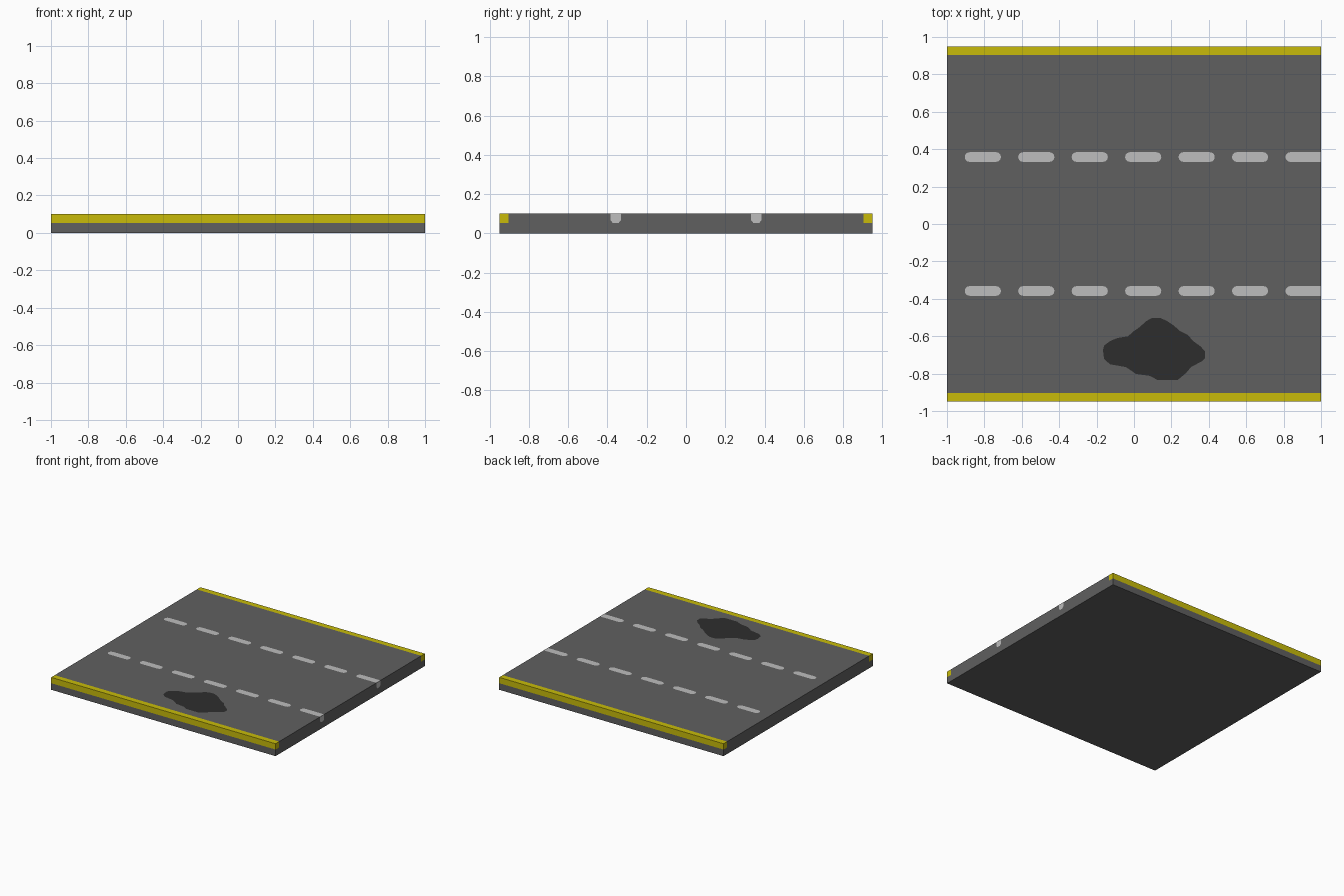
import bpy, bmesh, math

if "Cube" in bpy.data.objects:
    bpy.data.objects.remove(bpy.data.objects["Cube"])

TOP = 0.1
LIFT = 0.001      # paint sits just above the slab
EDGE_Y = 0.904    # inner side of the yellow edge lines
EDGE_Z = 0.053    # lower side of the yellow edge lines


def material(name, rgb):
    m = bpy.data.materials.new(name)
    m.diffuse_color = (*rgb, 1)
    m.use_nodes = True
    m.node_tree.nodes["Principled BSDF"].inputs["Base Color"].default_value = m.diffuse_color
    return m


asphalt = material("asphalt grey", (0.117, 0.117, 0.117))
yellow = material("line yellow", (0.58, 0.50, 0.003))
white = material("dash white", (0.51, 0.51, 0.51))
dark = material("patch dark grey", (0.027, 0.027, 0.027))


def add_object(name, bm, *mats):
    mesh = bpy.data.meshes.new(name)
    bm.to_mesh(mesh)
    bm.free()
    for m in mats:
        mesh.materials.append(m)
    obj = bpy.data.objects.new(name, mesh)
    bpy.context.collection.objects.link(obj)


def plate(bm, points, normal):
    face = bm.faces.new([bm.verts.new(p) for p in points])
    face.normal_update()
    if face.normal.dot(normal) < 0:
        face.normal_flip()


# Road slab with yellow edge lines cut into its faces
bm = bmesh.new()
bmesh.ops.create_cube(bm, size=1)
for v in bm.verts:
    v.co = (v.co.x * 2, v.co.y * 1.9, (v.co.z + 0.5) * TOP)
for co, no in (((0, EDGE_Y, 0), (0, 1, 0)),
               ((0, -EDGE_Y, 0), (0, 1, 0)),
               ((0, 0, EDGE_Z), (0, 0, 1))):
    bmesh.ops.bisect_plane(bm, geom=bm.verts[:] + bm.edges[:] + bm.faces[:],
                           plane_co=co, plane_no=no)
for f in bm.faces:
    c = f.calc_center_median()
    f.material_index = int(abs(c.y) > EDGE_Y and c.z > EDGE_Z)
add_object("road_slab", bm, asphalt, yellow)

# Two rows of lane dashes with rounded ends; the last one runs off the slab end
bm = bmesh.new()
R, PITCH, LENGTH = 0.026, 0.2857, 0.194
for lane_y in (-0.358, 0.358):
    for i in range(7):
        x0 = -0.905 + i * PITCH
        x1 = x0 + LENGTH
        arc = [math.radians(90 + a * 30) for a in range(7)]
        pts = [(x0 + R + R * math.cos(a), lane_y + R * math.sin(a)) for a in arc]
        if i == 6:
            pts += [(1.0, lane_y - R), (1.0, lane_y + R)]
        else:
            pts += [(x1 - R - R * math.cos(a), lane_y - R * math.sin(a)) for a in arc]
        plate(bm, [(x, y, TOP + LIFT) for x, y in pts], (0, 0, 1))
    # Paint wrapping down over the end face
    section = [(-R, TOP), (-R, 0.066), (-0.014, 0.052),
               (0.014, 0.052), (R, 0.066), (R, TOP)]
    plate(bm, [(1 + LIFT, lane_y + y, z) for y, z in section], (1, 0, 0))
add_object("lane_dashes", bm, white)

# Irregular dark repair patch in the front lane
outline = [(-.166, -.675), (-.16, -.65), (-.128, -.626), (-.09, -.61),
           (-.032, -.6), (0, -.572), (.032, -.55), (.064, -.52),
           (.096, -.502), (.139, -.502), (.176, -.518), (.209, -.54),
           (.246, -.572), (.289, -.594), (.316, -.626), (.353, -.652),
           (.38, -.68), (.38, -.717), (.364, -.733), (.305, -.765),
           (.278, -.797), (.235, -.833), (.123, -.833), (.086, -.812),
           (.011, -.802), (-.043, -.765), (-.128, -.75), (-.16, -.722)]
bm = bmesh.new()
plate(bm, [(x, y, TOP + LIFT) for x, y in outline], (0, 0, 1))
add_object("road_patch", bm, dark)
